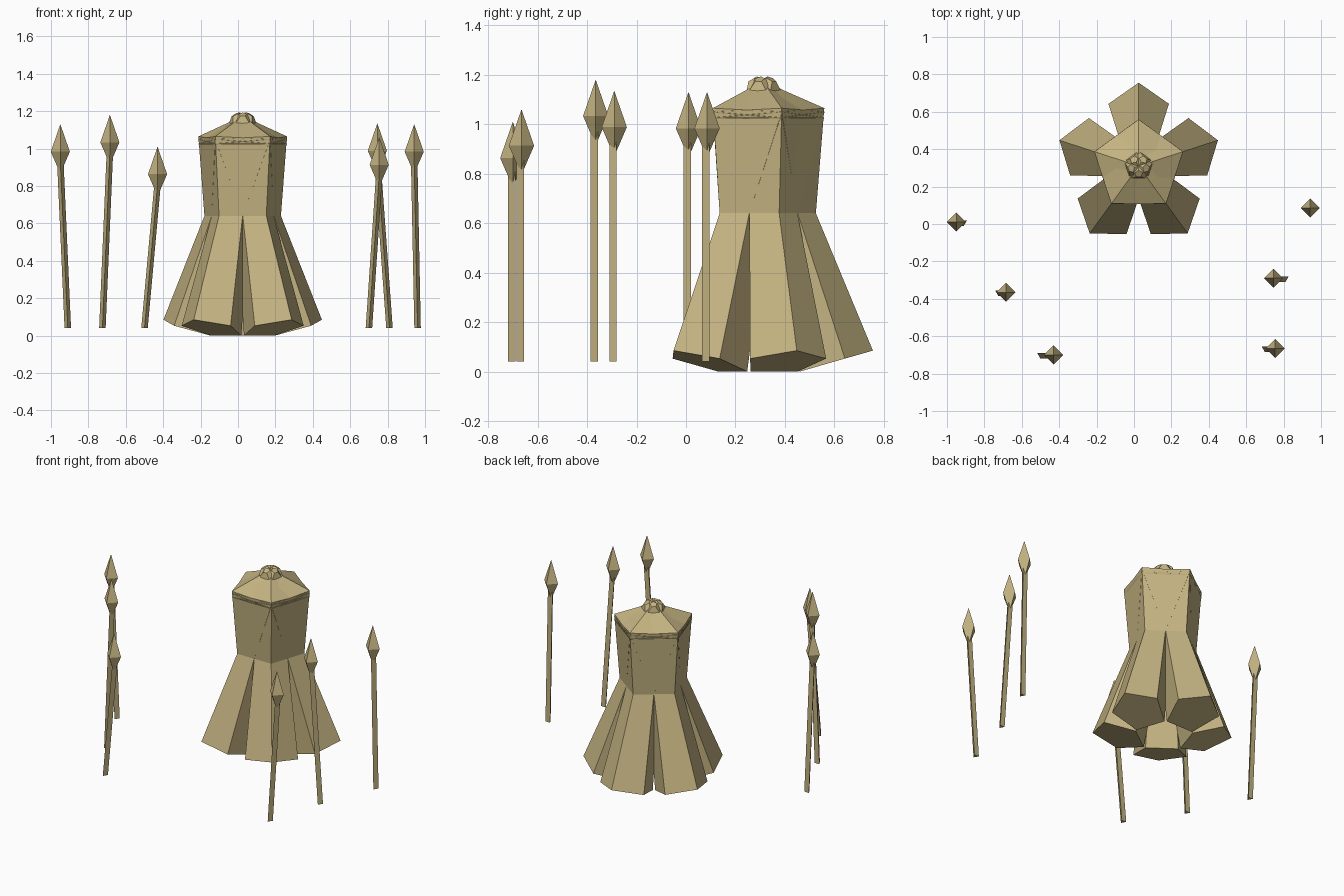
import bpy, bmesh
from math import sin, cos, pi, radians
from mathutils import Vector, Matrix

if "Cube" in bpy.data.objects:
    bpy.data.objects.remove(bpy.data.objects["Cube"])

mat = bpy.data.materials.new("khaki_stone")
mat.diffuse_color = (0.55, 0.45, 0.22, 1)
mat.use_nodes = True
mat.node_tree.nodes["Principled BSDF"].inputs["Base Color"].default_value = mat.diffuse_color


def make_object(name, bm):
    bmesh.ops.recalc_face_normals(bm, faces=bm.faces)
    me = bpy.data.meshes.new(name)
    bm.to_mesh(me)
    bm.free()
    me.materials.append(mat)
    ob = bpy.data.objects.new(name, me)
    bpy.context.collection.objects.link(ob)
    return ob


def loft(bm, rings):
    """Skin a list of point rings and cap both ends."""
    loops = [[bm.verts.new(p) for p in r] for r in rings]
    for a, b in zip(loops, loops[1:]):
        n = len(a)
        for i in range(n):
            bm.faces.new((a[i], a[(i + 1) % n], b[(i + 1) % n], b[i]))
    bm.faces.new(loops[0][::-1])
    bm.faces.new(loops[-1])


def polygon(n, radius, centre, start=0.0, tilt=0.0):
    """Regular polygon, tilted so that its +x side rises."""
    rot = Matrix.Rotation(-tilt, 3, 'Y')
    return [Vector(centre) + rot @ Vector((radius * cos(start + 2 * pi * i / n),
                                           radius * sin(start + 2 * pi * i / n), 0))
            for i in range(n)]


# Tower of five flared pentagonal lobes: (outward offset, height, radius, tilt)
SECTIONS = [
    (0.282, 0.038, 0.170, 16),   # splayed foot
    (0.108, 0.640, 0.107, 0),    # waist
    (0.000, 1.043, 0.250, 5),    # shoulder
    (0.000, 1.122, 0.088, 9),    # neck
    (-0.042, 1.182, 0.022, 30),  # bud
]
for k in range(5):
    bm = bmesh.new()
    loft(bm, [polygon(5, r, (d, 0, z), tilt=radians(t)) for d, z, r, t in SECTIONS])
    turn = Matrix.Rotation(pi / 2 + 2 * pi * k / 5, 4, 'Z')
    bm.transform(Matrix.Translation((0.025, 0.31, 0)) @ turn)
    make_object(f"tower_lobe_{k + 1}", bm)

# Spears: (head x, head y, tip height, shaft foot x)
SPEARS = [
    (-0.95, 0.01, 1.13, -0.91),
    (-0.685, -0.365, 1.18, -0.725),
    (-0.43, -0.70, 1.01, -0.50),
    (0.745, -0.29, 1.135, 0.81),
    (0.942, 0.085, 1.13, 0.96),
    (0.755, -0.665, 1.06, 0.70),
]
for k, (x, y, tip, foot) in enumerate(SPEARS, 1):
    # leaning three-sided shaft
    bm = bmesh.new()
    loft(bm, [polygon(3, 0.02, (foot, y, 0.04), -pi / 2),
              polygon(3, 0.02, (x, y, tip - 0.20), -pi / 2)])
    make_object(f"spear_shaft_{k}", bm)

    # four-sided diamond head
    bm = bmesh.new()
    ring = [bm.verts.new(p) for p in polygon(4, 0.051, (x, y, tip - 0.147))]
    ends = [bm.verts.new((x, y, tip)), bm.verts.new((x, y, tip - 0.265))]
    for i in range(4):
        for e in ends:
            bm.faces.new((ring[i], ring[(i + 1) % 4], e))
    make_object(f"spear_head_{k}", bm)
